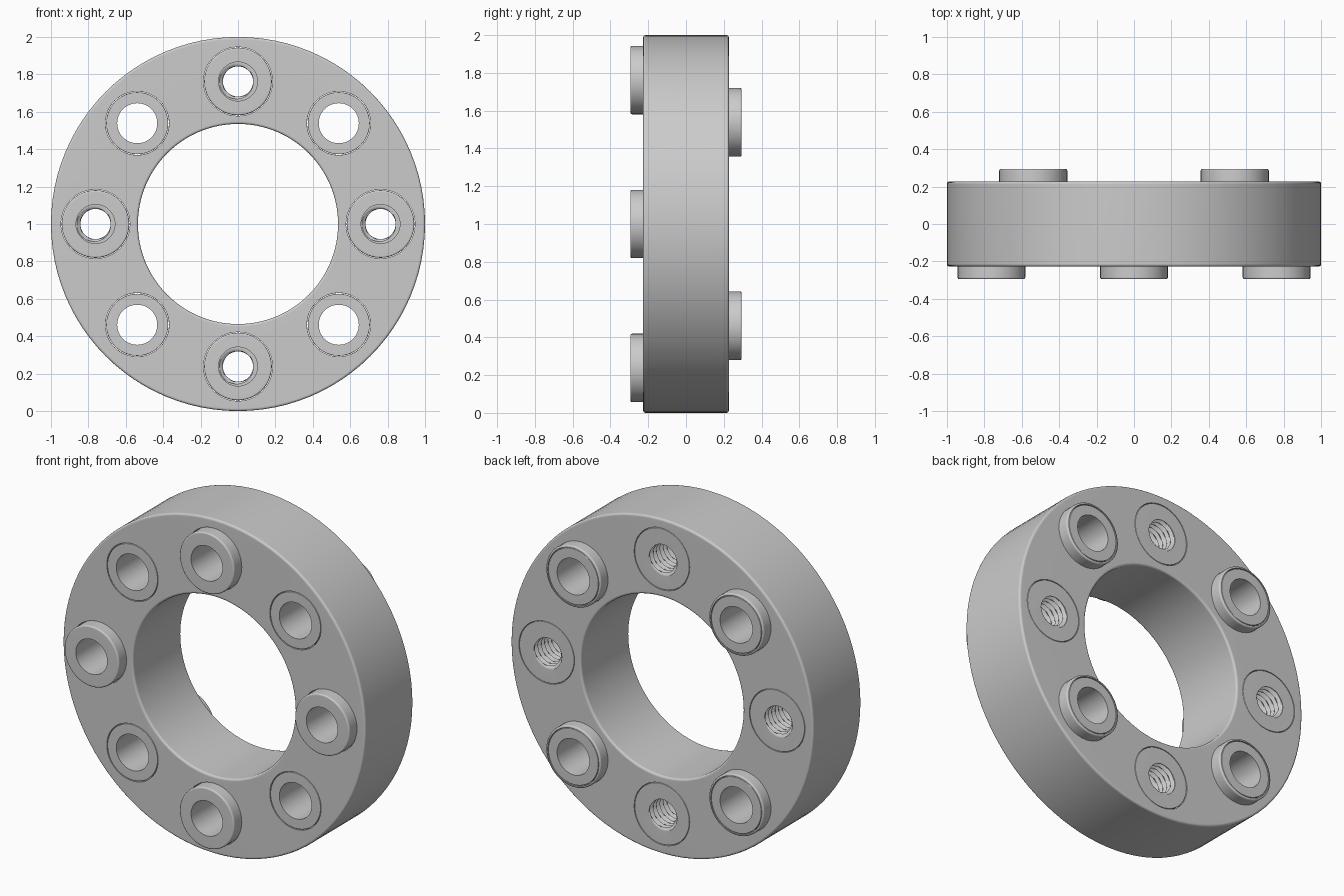
import bpy, bmesh, math
from mathutils import Vector

if "Cube" in bpy.data.objects:
    bpy.data.objects.remove(bpy.data.objects["Cube"])

CZ = 1.0          # height of the ring axis
RB = 0.762        # bolt circle radius
HY = 0.227        # half thickness of the ring
BY = 0.295        # outer face of the raised bosses
PITCH = 0.032


def fillet(points):
    """Round each (r, y, radius) corner of a closed profile."""
    out, n = [], len(points)
    for i, (r, y, b) in enumerate(points):
        p = Vector((r, y))
        if b == 0:
            out.append((r, y))
            continue
        a = p + (Vector(points[i - 1][:2]) - p).normalized() * b
        c = p + (Vector(points[(i + 1) % n][:2]) - p).normalized() * b
        for k in range(4):
            t = k / 3
            q = a * (1 - t) ** 2 + p * 2 * t * (1 - t) + c * t * t
            out.append((q.x, q.y))
    return out


def lathe(name, profile, seg, cx=0.0, cz=CZ):
    """Spin a closed (r, y) profile round the y axis; r may depend on angle."""
    bm = bmesh.new()
    rings = []
    for i in range(seg):
        a = 2 * math.pi * i / seg
        ring = []
        for r, y in profile:
            rad = r(a) if callable(r) else r
            ring.append(bm.verts.new((cx + rad * math.cos(a), y, cz + rad * math.sin(a))))
        rings.append(ring)
    n = len(profile)
    for i in range(seg):
        p, q = rings[i], rings[(i + 1) % seg]
        for j in range(n):
            k = (j + 1) % n
            bm.faces.new((p[j], p[k], q[k], q[j]))
    bmesh.ops.recalc_face_normals(bm, faces=bm.faces)
    me = bpy.data.meshes.new(name)
    bm.to_mesh(me)
    bm.free()
    ob = bpy.data.objects.new(name, me)
    bpy.context.collection.objects.link(ob)
    return ob


def activate(ob):
    bpy.ops.object.select_all(action='DESELECT')
    ob.select_set(True)
    bpy.context.view_layer.objects.active = ob


def smooth(ob):
    activate(ob)
    bpy.ops.object.shade_smooth_by_angle(angle=math.radians(35))
    wn = ob.modifiers.new("weighted", 'WEIGHTED_NORMAL')
    wn.keep_sharp = True


def spot(deg):
    a = math.radians(deg)
    return RB * math.cos(a), CZ + RB * math.sin(a)


# ring body with eight bushing holes
body = lathe("ring_body", fillet([(0.535, -HY, 0.014), (1.0, -HY, 0.014),
                                  (1.0, HY, 0.014), (0.535, HY, 0.014)]), 96)
for k in range(8):
    cx, cz = spot(45 * k)
    rad = 0.184 if k % 2 == 0 else 0.170
    bpy.ops.mesh.primitive_cylinder_add(vertices=48, radius=rad, depth=1,
                                        location=(cx, 0, cz), rotation=(math.pi / 2, 0, 0))
    cutter = bpy.context.object
    cutter.hide_render = True
    mod = body.modifiers.new("hole", 'BOOLEAN')
    mod.operation, mod.solver, mod.object = 'DIFFERENCE', 'EXACT', cutter
    activate(body)
    bpy.ops.object.modifier_apply(modifier=mod.name)
    bpy.data.objects.remove(cutter)
smooth(body)


def thread_radius(y):
    """Triangular helical thread between minor and major radius."""
    def r(a):
        f = (y / PITCH - a / (2 * math.pi)) % 1.0
        return 0.08 + 0.02 * min(1, 1.25 * (1 - abs(2 * f - 1)))
    return r


# threaded bushings, raised on the front and flush on the back
outer = fillet([(0.104, -BY, 0), (0.181, -BY, 0.01), (0.181, HY, 0.003), (0.104, HY, 0)])
rows = int(HY / PITCH * 8)
bore = [(thread_radius(HY * (1 - j / rows)), HY * (1 - j / rows)) for j in range(rows + 1)]
threaded = outer[:-1] + bore + [(0.104, 0.0)]
for k in range(4):
    cx, cz = spot(90 * k)
    smooth(lathe(f"threaded_bushing_{k + 1}", threaded, 48, cx, cz))

# plain sleeves, flush on the front, with a collar on the back
sleeve = fillet([(0.107, -HY, 0), (0.166, -HY, 0.003), (0.166, BY, 0.004), (0.107, BY, 0)])
collar = fillet([(0.1695, HY - 0.01, 0), (0.182, HY - 0.01, 0),
                 (0.182, BY, 0.01), (0.1695, BY, 0)])
for k in range(4):
    cx, cz = spot(45 + 90 * k)
    smooth(lathe(f"plain_sleeve_{k + 1}", sleeve, 48, cx, cz))
    smooth(lathe(f"sleeve_collar_{k + 1}", collar, 48, cx, cz))
